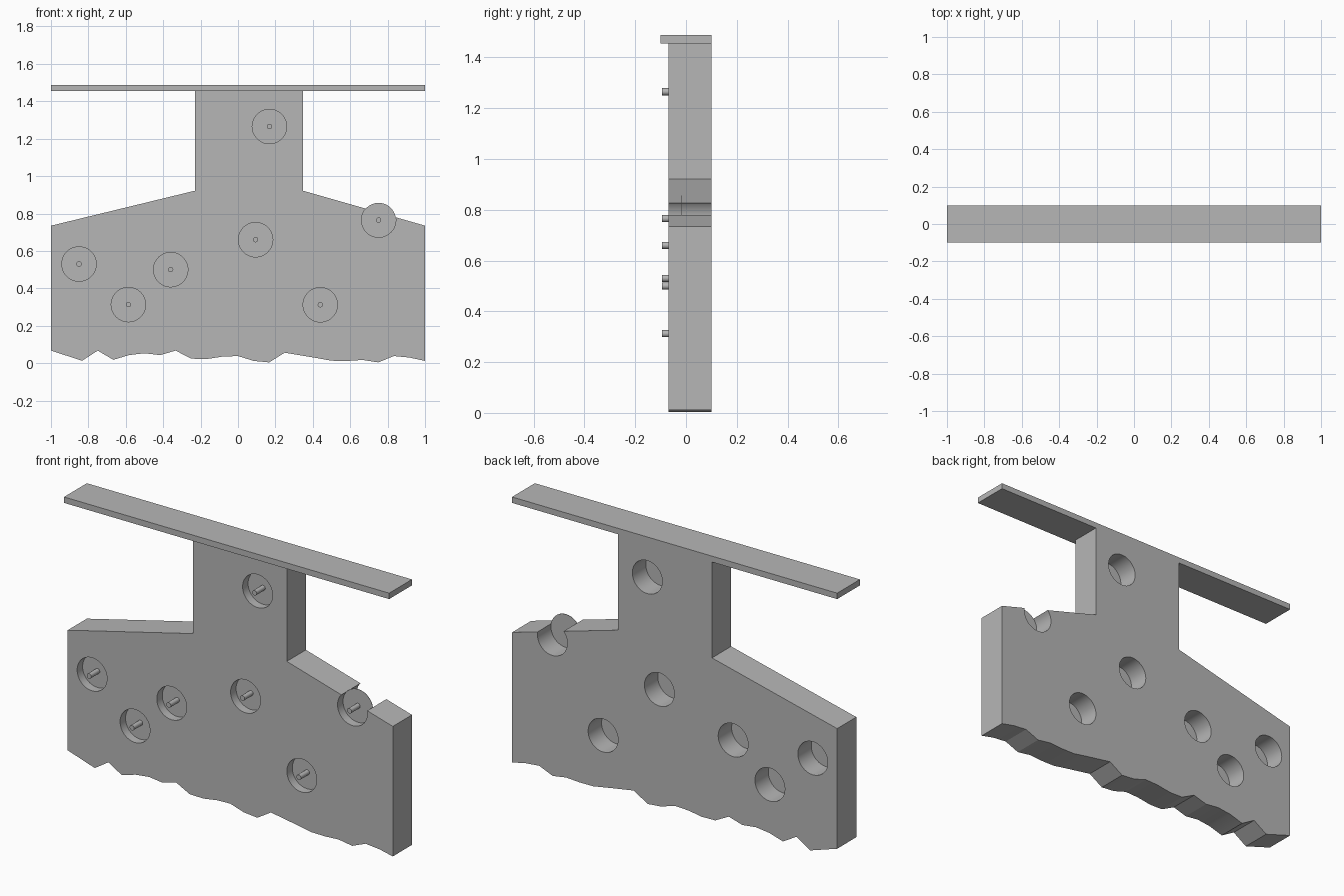
import bpy, bmesh, math
from mathutils import Matrix, Vector

if "Cube" in bpy.data.objects:
    bpy.data.objects.remove(bpy.data.objects["Cube"], do_unlink=True)

grey = bpy.data.materials.new("plain grey")
grey.use_nodes = True
colour = (0.47, 0.47, 0.47, 1)
grey.diffuse_color = colour
grey.node_tree.nodes["Principled BSDF"].inputs["Base Color"].default_value = colour

FRONT, BACK, DISC_Y, PIN_Y = -0.068, 0.1, -0.02, -0.095
HOLE_R, PIN_R = 0.092, 0.014
TOP = 1.455


def finish(name, bm):
    bmesh.ops.recalc_face_normals(bm, faces=bm.faces)
    mesh = bpy.data.meshes.new(name)
    bm.to_mesh(mesh)
    bm.free()
    mesh.materials.append(grey)
    ob = bpy.data.objects.new(name, mesh)
    bpy.context.collection.objects.link(ob)
    return ob


def select(ob):
    bpy.ops.object.select_all(action="DESELECT")
    ob.select_set(True)
    bpy.context.view_layer.objects.active = ob


def smooth(ob):
    select(ob)
    bpy.ops.object.shade_smooth_by_angle(angle=math.radians(16))


def add_rod(bm, x, z, r, y0, y1, sides):
    # Cylinder lying along y
    place = Matrix.Translation((x, (y0 + y1) / 2, z)) @ Matrix.Rotation(math.pi / 2, 4, "X")
    bmesh.ops.create_cone(bm, cap_ends=True, segments=sides, radius1=r, radius2=r,
                          depth=abs(y1 - y0), matrix=place)


# Wall slab with sloped shoulders, a neck and a broken lower edge
ragged = [.067, .04, .013, .067, .018, .043, .053, .043, .067, .024, .022, .035, .038,
          .012, .004, .056, .042, .028, .013, .012, .017, .004, .038, .03, .012]
outline = [(-1 + 2 * i / (len(ragged) - 1), z) for i, z in enumerate(ragged)]
outline += [(1, .735), (.348, .922), (.348, TOP), (-.23, TOP), (-.23, .922), (-1, .735)]
bm = bmesh.new()
face = bm.faces.new([bm.verts.new((x, FRONT, z)) for x, z in outline])
grown = bmesh.ops.extrude_face_region(bm, geom=[face], use_keep_orig=True)
bmesh.ops.translate(bm, vec=Vector((0, BACK - FRONT, 0)),
                    verts=[v for v in grown["geom"] if isinstance(v, bmesh.types.BMVert)])
wall = finish("wall", bm)

# Round holes cut right through the wall
holes = [(.168, 1.265), (.752, .765), (.094, .66), (-.85, .53),
         (-.36, .5), (-.586, .313), (.44, .312)]
bm = bmesh.new()
for x, z in holes:
    add_rod(bm, x, z, HOLE_R, FRONT - .1, BACK + .1, 48)
cutter = finish("hole_cutter", bm)
cutter.hide_render = True
cut = wall.modifiers.new("holes", "BOOLEAN")
cut.operation, cut.solver, cut.object = "DIFFERENCE", "EXACT", cutter
select(wall)
bpy.ops.object.modifier_apply(modifier=cut.name)
bpy.data.objects.remove(cutter, do_unlink=True)
smooth(wall)

# A thin disc and a central pin in every hole
for i, (x, z) in enumerate(holes, 1):
    bm = bmesh.new()
    add_rod(bm, x, z, HOLE_R, DISC_Y, DISC_Y + .002, 48)
    smooth(finish(f"disc_{i}", bm))
    bm = bmesh.new()
    add_rod(bm, x, z, PIN_R, PIN_Y, DISC_Y, 24)
    smooth(finish(f"pin_{i}", bm))

# Long flat shelf along the top
bm = bmesh.new()
bmesh.ops.create_cube(bm, size=1, matrix=Matrix.Translation((0, 0, TOP + .0165))
                      @ Matrix.Diagonal((2, .2, .033, 1)))
finish("top_shelf", bm)
